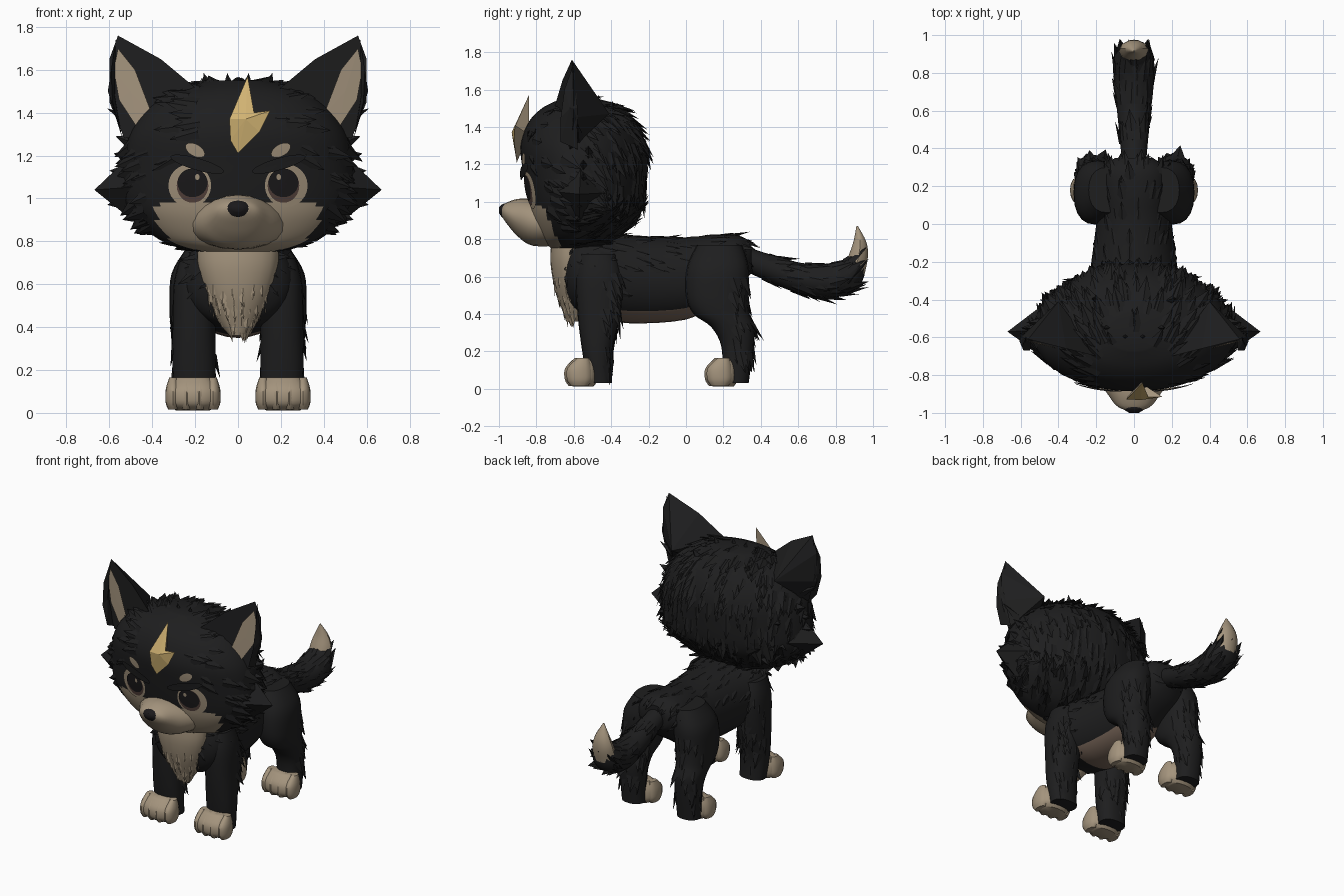
import bpy, bmesh, math, random
from mathutils import Vector
from mathutils.bvhtree import BVHTree

random.seed(4)
cube = bpy.data.objects.get("Cube")
if cube:
    bpy.data.objects.remove(cube)


def material(name, r, g, b):
    m = bpy.data.materials.new(name)
    m.use_nodes = True
    m.diffuse_color = (r, g, b, 1)
    shader = next(n for n in m.node_tree.nodes if n.type == 'BSDF_PRINCIPLED')
    shader.inputs["Base Color"].default_value = (r, g, b, 1)
    return m


BLACK = material("charcoal fur", .013, .013, .0135)
CREAM = material("cream fur", .37, .295, .205)
GOLD = material("gold", .64, .45, .17)
BROWN = material("belly brown", .2, .14, .105)
IRIS = material("iris brown", .09, .055, .045)
DARK = material("pupil black", .011, .01, .011)


def finish(name, bm, mat, smooth=True):
    bmesh.ops.recalc_face_normals(bm, faces=bm.faces)
    me = bpy.data.meshes.new(name)
    bm.to_mesh(me)
    bm.free()
    me.materials.append(mat)
    if smooth:
        me.polygons.foreach_set("use_smooth", [True] * len(me.polygons))
        me.set_sharp_from_angle(angle=math.radians(45))
    ob = bpy.data.objects.new(name, me)
    bpy.context.collection.objects.link(ob)
    return ob


def spline(rows, steps):
    """Catmull-Rom interpolation of the ring values."""
    out = []
    for i in range(len(rows) - 1):
        a, b, c, d = (rows[max(0, min(len(rows) - 1, i + k))] for k in (-1, 0, 1, 2))
        for j in range(steps):
            t = j / steps
            out.append([q + t * (r - p) / 2 + t * t * (p - 2.5 * q + 2 * r - w / 2)
                        + t ** 3 * (1.5 * (q - r) + (w - p) / 2) for p, q, r, w in zip(a, b, c, d)])
    return out + [rows[-1]]


def loft(name, rings, mat, n=20, steps=4, power=1, s=1, taper=0):
    """Rings are x, y, z, half width, half depth, tilt; taper narrows x towards the back of a ring."""
    bm = bmesh.new()
    rows = []
    for x, y, z, a, b, tilt in spline(rings, steps):
        t, row = math.radians(tilt), []
        for k in range(n):
            c, d = math.cos(math.tau * k / n), math.sin(math.tau * k / n)
            c = math.copysign(abs(c) ** power, c) * max(a, .002) * (1 - taper * d)
            d = math.copysign(abs(d) ** power, d) * max(b, .002)
            row.append(bm.verts.new((s * (x + c), y + d * math.cos(t), z + d * math.sin(t))))
        rows.append(row)
    for p, q in zip(rows, rows[1:]):
        for k in range(n):
            bm.faces.new((p[k], p[(k + 1) % n], q[(k + 1) % n], q[k]))
    bm.faces.new(rows[0])
    bm.faces.new(rows[-1])
    return finish(name, bm, mat)


def paint(ob, mat, rule):
    ob.data.materials.append(mat)
    for p in ob.data.polygons:
        if rule(p.center, p.normal):
            p.material_index = len(ob.data.materials) - 1


def shard(bm, p, tip, n, w, thick=.35):
    side = (tip - p).cross(n).normalized() * w
    ring = [bm.verts.new(v) for v in (p - side, p + n * w * thick, p + side, p - n * w * thick)]
    end = bm.verts.new(tip)
    for k in range(4):
        bm.faces.new((ring[k], ring[(k + 1) % 4], end))


def fur(name, ob, mat, count, flow, length, keep=lambda c: True, lift=.1):
    """Scatter flat pointed locks over a part, lying along the flow direction."""
    bm = bmesh.new()
    polys = [p for p in ob.data.polygons if keep(p.center)]
    for p in random.choices(polys, [q.area for q in polys], k=count):
        n, f = p.normal.copy(), Vector(flow(p.center))
        f -= n * f.dot(n)
        if f.length < .01:
            continue
        f = f.normalized() + n * lift + Vector([random.uniform(-.12, .12) for _ in range(3)])
        size = length * random.uniform(.6, 1.2)
        shard(bm, p.center - n * .008, p.center + f.normalized() * size, n, size * .36)
    return finish(name, bm, mat, False)


def gem(name, outline, front, back, mat):
    """Solid made of an outline fanned to a front and a back point."""
    bm = bmesh.new()
    ring = [bm.verts.new(v) for v in outline]
    for apex in (bm.verts.new(front), bm.verts.new(back)):
        for k in range(len(ring)):
            bm.faces.new((ring[k - 1], ring[k], apex))
    return finish(name, bm, mat, False)


# Head with cream lower face
head = loft("head", [(0, -.58, .75, .18, .14, 0), (0, -.575, .80, .35, .195, 0), (0, -.55, .9, .47, .27, 0),
                     (0, -.535, 1.0, .53, .31, 0), (0, -.54, 1.15, .53, .33, 0), (0, -.55, 1.3, .5, .335, 0),
                     (0, -.555, 1.42, .42, .29, 0), (0, -.56, 1.5, .31, .21, 0), (0, -.57, 1.55, .13, .1, 0)],
            BLACK, n=64, steps=6, taper=.13)
paint(head, CREAM, lambda c, n: c.y < -.67 and c.z < .975 and abs(c.x) < .38 - max(0, .9 - c.z) * .7)
tree = BVHTree.FromPolygons([v.co for v in head.data.vertices], [p.vertices for p in head.data.polygons])


def furry(c):
    face = c.y < -.62 and abs(c.x) < .4 and c.z < 1.17
    brow = c.y < -.7 and abs(c.x) < .29 and c.z < 1.3
    bolt = c.y < -.65 and abs(c.x) < .17
    ear = c.y < -.58 and abs(c.x) > .34 and c.z > 1.26
    return not (face or brow or bolt or ear)


fur("head_fur", head, BLACK, 520, lambda c: (c.x * 1.2, c.y + .95, (c.z - 1.2) * .6 - .15), .12, furry)

# Cheek and crown tufts
bm = bmesh.new()
core = Vector((0, -.54, 1.08))
for x, y, z, w in [(.61, -.57, .97, .1), (.54, -.58, .9, .1), (.46, -.58, .83, .09), (.6, -.55, 1.13, .1),
                   (.58, -.55, 1.21, .1), (.57, -.52, 1.29, .1), (.61, -.58, 1.42, .06), (.16, -.55, 1.585, .08),
                   (.05, -.6, 1.585, .07), (.5, -.4, 1.02, .1), (.4, -.35, .9, .1), (.22, -.39, 1.54, .1),
                   (.47, -.38, 1.2, .1)]:
    for s in (1, -1):
        tip = Vector((x * s, y, z))
        shard(bm, tip.lerp(core, .34), tip, Vector((0, -1, 0)), w, .7)
finish("cheek_tufts", bm, BLACK, False)

# Muzzle and nose
loft("muzzle", [(0, -.68, .88, .26, .115, 90), (0, -.82, .89, .195, .125, 90), (0, -.9, .915, .14, .1, 90),
                (0, -.96, .94, .095, .055, 90), (0, -.985, .95, .05, .028, 90)], CREAM)
loft("nose", [(0, -.94, .95, .045, .035, 90), (0, -.975, .95, .058, .04, 90), (0, -1, .955, .025, .015, 90)], DARK)


def decal(name, x, z, rx, rz, turn, mat, offset, s):
    """Thin rounded plate that follows the head surface."""
    bm, rows, t = bmesh.new(), [], math.radians(turn)
    for r in (.02, .35, .7, 1):
        row = []
        for k in range(24):
            u, v = r * rx * math.cos(math.tau * k / 24), r * rz * math.sin(math.tau * k / 24)
            px, pz = s * (x + u * math.cos(t) - v * math.sin(t)), z + u * math.sin(t) + v * math.cos(t)
            hit = tree.ray_cast(Vector((px, -2, pz)), Vector((0, 1, 0)))[0]
            row.append(bm.verts.new((px, hit.y - offset, pz)))
        rows.append(row)
    bm.faces.new(rows[0])
    for p, q in zip(rows, rows[1:]):
        for k in range(24):
            bm.faces.new((p[k], p[k - 1], q[k - 1], q[k]))
    ob = finish(name, bm, mat)
    if sum(p.normal.y for p in ob.data.polygons) > 0:
        ob.data.flip_normals()


for s, side in ((1, "left"), (-1, "right")):
    # Eyes and brows
    decal(side + "_eye", .225, 1.06, .1, .1, 0, CREAM, .005, s)
    decal(side + "_iris", .212, 1.06, .074, .08, 0, IRIS, .009, s)
    decal(side + "_pupil", .212, 1.073, .07, .067, 0, DARK, .013, s)
    decal(side + "_eye_glint", .19, 1.1, .011, .014, 0, CREAM, .017, s)
    decal(side + "_eyelid", .19, 1.16, .13, .028, 16, BLACK, .021, s)
    decal(side + "_brow", .2, 1.225, .05, .028, 30, CREAM, .009, s)

    # Broad pointed cheek ruff
    gem(side + "_cheek_ruff", [(s * .4, -.76, 1.06), (s * .42, -.57, .84), (s * .42, -.38, 1.05),
                               (s * .46, -.56, 1.24)], (s * .67, -.57, 1.04), (s * .2, -.56, 1.05), BLACK)

    # Ears with cream lining behind a dark outer fringe
    def on_ear(x, z, forward=0):
        return (s * x, -.6 - .25 * (.6 - x) - forward, z)
    gem(side + "_ear", [on_ear(*p) for p in ((.18, 1.5), (.36, 1.65), (.56, 1.76), (.6, 1.65),
                                            (.6, 1.45), (.53, 1.28), (.3, 1.32))],
        on_ear(.45, 1.5), (s * .4, -.41, 1.47), BLACK)
    gem(side + "_ear_lining", [on_ear(*p, .01) for p in ((.56, 1.7), (.48, 1.6), (.4, 1.39), (.47, 1.33),
                                                        (.555, 1.46), (.58, 1.6))],
        on_ear(.5, 1.5, .011), on_ear(.5, 1.5, .004), CREAM)
    gem(side + "_ear_fringe", [(s * .57, -.6, 1.74), (s * .592, -.65, 1.6), (s * .585, -.67, 1.45),
                               (s * .55, -.67, 1.32), (s * .54, -.58, 1.28), (s * .595, -.58, 1.5)],
        (s * .575, -.63, 1.48), (s * .607, -.62, 1.5), BLACK)

    # Legs
    front = loft(side + "_front_leg", [(.17, -.47, .72, .1, .1, 0), (.2, -.465, .6, .1, .125, 0),
                                       (.205, -.465, .4, .1, .115, 0), (.205, -.475, .2, .1, .08, 0),
                                       (.2, -.46, .03, .09, .065, 0)], BLACK, power=.85, s=s)
    hind = loft(side + "_hind_leg", [(.14, .18, .77, .1, .12, 0), (.19, .17, .65, .12, .165, 0),
                                     (.205, .165, .5, .115, .165, 0), (.21, .19, .4, .105, .15, 0),
                                     (.215, .25, .33, .095, .115, 0), (.215, .275, .22, .085, .085, 0),
                                     (.215, .265, .03, .08, .07, 0)], BLACK, power=.85, s=s)
    for leg, label, back in ((front, "_front_leg_fur", -.47), (hind, "_hind_leg_fur", .24)):
        fur(side + label, leg, BLACK, 40, lambda c: (0, .25, -1), .1,
            lambda c, b=back: c.y > b and .12 < c.z < .62, .15)

    # Paws with four toes
    for label, y in (("_front", -.57), ("_hind", .18)):
        loft(side + label + "_paw", [(.21, y + .02, .012, .08, .055, 0), (.21, y + .01, .045, .115, .085, 0),
                                     (.21, y + .01, .11, .115, .085, 0), (.21, y + .03, .165, .08, .055, 0)],
             CREAM, power=.8, s=s)
        for k in range(4):
            x = .21 + (k - 1.5) * .062
            reach = y - (.012 if k in (1, 2) else 0)
            loft(side + label + "_toe", [(x, reach, .015, .022, .045, 0), (x, reach, .05, .035, .066, 0),
                                         (x, reach, .11, .034, .064, 0), (x, reach + .02, .165, .018, .03, 0)],
                 CREAM, n=12, s=s)

# Body with brown belly
body = loft("body", [(0, -.66, .64, .12, .12, 90), (0, -.6, .62, .23, .2, 90), (0, -.48, .61, .27, .225, 90),
                     (0, -.3, .585, .24, .235, 90), (0, 0, .59, .2, .22, 90), (0, .15, .64, .19, .185, 90),
                     (0, .28, .68, .18, .14, 90), (0, .35, .7, .1, .08, 90)], BLACK, n=32, power=.95)
paint(body, BROWN, lambda c, n: n.z < -.65 and -.38 < c.y < .12)
fur("body_fur", body, BLACK, 200, lambda c: (0, 1, -.4), .09,
    lambda c: c.z > .62 or (c.y < -.35 and abs(c.x) > .2))

# Chest bib
bib = loft("chest_bib", [(0, -.6, .36, .04, .04, 0), (0, -.59, .43, .095, .075, 0), (0, -.605, .55, .15, .1, 0),
                         (0, -.62, .68, .185, .105, 0), (0, -.62, .79, .19, .1, 0)], CREAM)
fur("bib_fur", bib, CREAM, 80, lambda c: (c.x * .3, 0, -1), .065, lambda c: c.y < -.6 and c.z < .6)

# Tail with cream tip
tail = loft("tail", [(0, .28, .71, .06, .06, 75), (0, .45, .645, .075, .07, 72), (0, .6, .595, .09, .08, 75),
                     (0, .75, .575, .105, .093, 95), (0, .87, .61, .105, .085, 125), (0, .915, .68, .075, .055, 150)],
            BLACK)
fur("tail_fur", tail, BLACK, 90, lambda c: (0, 1, max(-.2, (c.y - .7) * 4)), .11, lambda c: .4 < c.y < .88)
loft("tail_tip", [(0, .905, .64, .08, .06, 150), (0, .925, .72, .075, .052, 165), (0, .93, .79, .05, .035, 175),
                  (0, .915, .87, .004, .004, 180)], CREAM, n=10)
bm = bmesh.new()
for x in (-.075, 0, .075):
    shard(bm, Vector((x * .7, .87, .57)), Vector((x, .98, .7)), Vector((0, .8, -.6)), .06)
finish("tail_end_tufts", bm, BLACK, False)

# Forehead bolt, gold in front with cream edges
bolt = gem("forehead_bolt", [(.045, -.84, 1.57), (.075, -.915, 1.4), (.15, -.915, 1.41), (.1, -.918, 1.31),
                             (0, -.905, 1.21), (-.035, -.915, 1.27), (-.04, -.928, 1.37)],
           (.035, -.932, 1.37), (.035, -.84, 1.36), GOLD)
paint(bolt, CREAM, lambda c, n: n.y > -.5)
